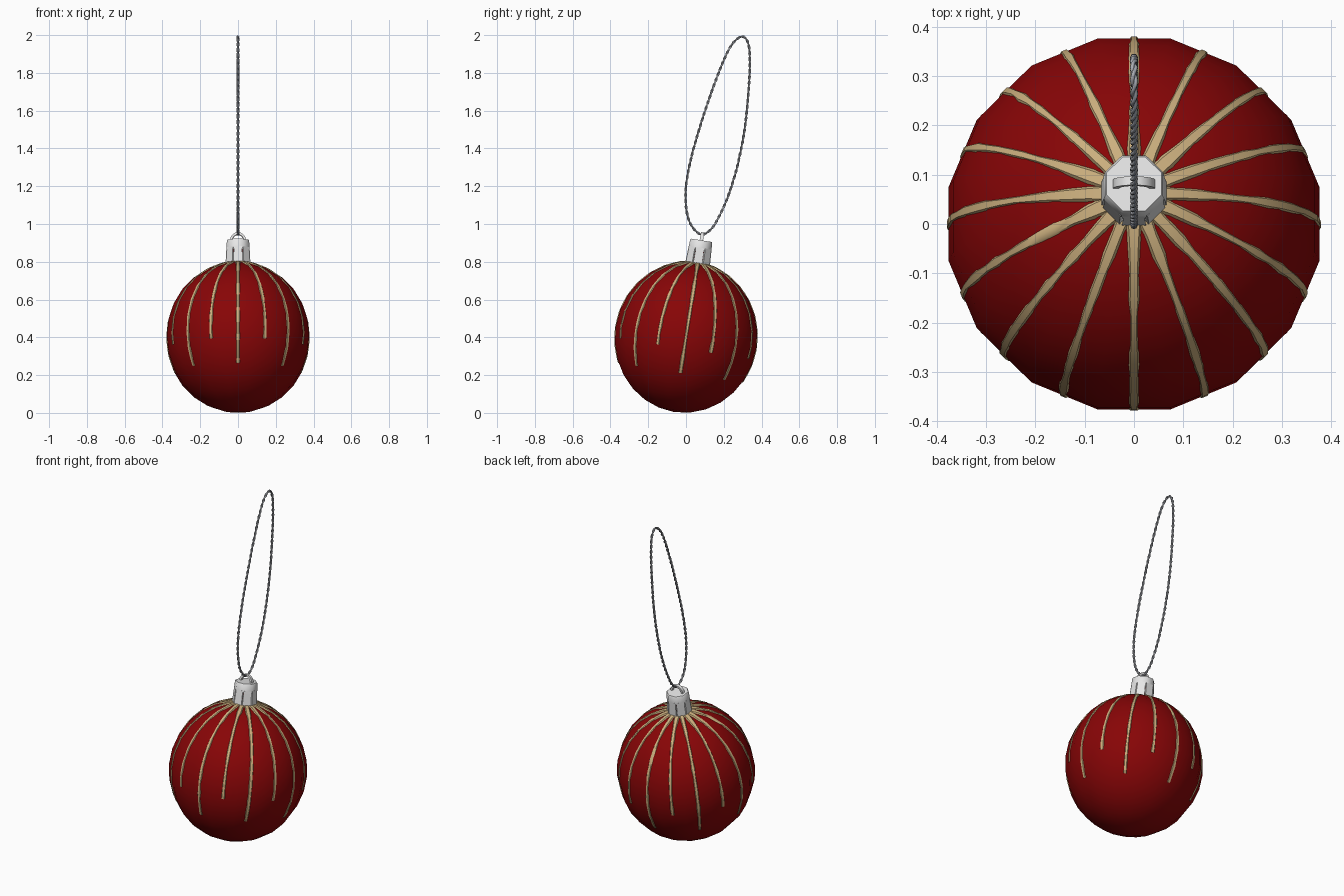
import bpy, bmesh, math, random
from mathutils import Matrix, Vector

if "Cube" in bpy.data.objects:
    bpy.data.objects.remove(bpy.data.objects["Cube"])

random.seed(4)
TAU = math.tau


def material(name, rgb):
    m = bpy.data.materials.new(name)
    m.diffuse_color = (*rgb, 1)
    m.use_nodes = True
    m.node_tree.nodes["Principled BSDF"].inputs["Base Color"].default_value = m.diffuse_color
    return m


RED = material("deep red", (0.245, 0.0015, 0.002))
GOLD = material("pale gold", (0.60, 0.43, 0.21))
SILVER = material("silver", (0.84, 0.84, 0.84))
GREY = material("cord grey", (0.40, 0.415, 0.45))

# ornament leans slightly backward about the ball centre
TILT = Matrix.Translation((0, 0, 0.4)) @ Matrix.Rotation(math.radians(-9), 4, 'X')


def make(name, verts, faces, mat, angle=None, xf=TILT):
    me = bpy.data.meshes.new(name)
    me.from_pydata([xf @ Vector(v) for v in verts], [], faces)
    bm = bmesh.new()
    bm.from_mesh(me)
    bmesh.ops.recalc_face_normals(bm, faces=bm.faces)
    bm.to_mesh(me)
    bm.free()
    me.materials.append(mat)
    ob = bpy.data.objects.new(name, me)
    bpy.context.scene.collection.objects.link(ob)
    if angle:
        bpy.ops.object.select_all(action='DESELECT')
        ob.select_set(True)
        bpy.context.view_layer.objects.active = ob
        bpy.ops.object.shade_smooth_by_angle(angle=math.radians(angle))
    return ob


def lathe(profile, n, offset):
    """Revolve (radius, z) points, closing both ends with flat faces."""
    verts, faces = [], []
    for r, z in profile:
        verts += [(r * math.cos(offset + TAU * i / n), r * math.sin(offset + TAU * i / n), z) for i in range(n)]
    for j in range(len(profile) - 1):
        for i in range(n):
            k = (i + 1) % n
            faces.append((j*n + i, j*n + k, (j+1)*n + k, (j+1)*n + i))
    faces.append(tuple(reversed(range(n))))
    faces.append(tuple(range((len(profile) - 1) * n, len(profile) * n)))
    return verts, faces


# ball: 16 sides, stripes run down the middle of each side
RINGS, R, H = 14, 0.384, 0.40


def ring(t):
    return R * math.sin(math.pi * t / RINGS), H * math.cos(math.pi * t / RINGS)


profile = [(0.004, H)] + [ring(i) for i in range(1, RINGS)] + [(0.004, -H)]
make("ball", *lathe(profile, 16, TAU / 32), RED, 60)

# glitter stripes: shallow ridged ribbons, alternating long and short, wider near the cap
verts, faces = [], []
for k in range(16):
    a = TAU * k / 16
    side = Vector((-math.sin(a), math.cos(a), 0))
    z_end = -0.19 if k % 2 == 0 else -0.06
    t_end = math.acos(z_end / H) * RINGS / math.pi
    ts = [0.62 + 0.5 * i for i in range(int((t_end - 0.62) / 0.5) + 1)] + [t_end]
    base = len(verts)
    for t in ts:
        lo = int(t)
        (r0, z0), (r1, z1) = ring(lo), ring(lo + 1)
        f = t - lo
        r = (r0 + (r1 - r0) * f) * math.cos(TAU / 32)
        z = z0 + (z1 - z0) * f
        nrm = Vector((r / R**2 * math.cos(a), r / R**2 * math.sin(a), z / H**2)).normalized()
        p = Vector((r * math.cos(a), r * math.sin(a), z))
        near = max(0, 1 - (t - 0.62) / 1.8)
        w = random.uniform(0.008, 0.013) + 0.008 * near
        lift = 0.004 + 0.004 * near
        verts += [p - side * w - nrm * 0.002, p - side * w * 0.6 + nrm * lift,
                  p + side * w * 0.6 + nrm * lift, p + side * w - nrm * 0.002]
    for j in range(len(ts) - 1):
        for i in range(4):
            n = (i + 1) % 4
            b = base + 4 * j
            faces.append((b + i, b + n, b + 4 + n, b + 4 + i))
    faces += [(base, base + 1, base + 2, base + 3)]
    e = base + 4 * (len(ts) - 1)
    faces += [(e + 3, e + 2, e + 1, e)]
make("gold_stripes", verts, faces, GOLD, 50)

# neck of the ball, seen through the slits of the cap
make("neck", *lathe([(0.054, 0.36), (0.054, 0.47)], 12, 0), RED, 40)

# cap crown: eight-sided
make("cap_crown", *lathe([(0.066, 0.475), (0.064, 0.514), (0.060, 0.52)], 8, TAU / 16), SILVER, 50)

# cap prongs: one plate per side with slits at the corners
verts, faces = [], []
for k in range(8):
    a = TAU * k / 8
    out, side = Vector((math.cos(a), math.sin(a), 0)), Vector((-math.sin(a), math.cos(a), 0))
    b = len(verts)
    for z, d, w in ((0.48, 0.061, 0.0250), (0.465, 0.062, 0.0220), (0.375, 0.067, 0.0245)):
        for dd, s in ((0, -1), (0, 1), (-0.008, 1), (-0.008, -1)):
            verts.append(out * (d + dd) + side * w * s + Vector((0, 0, z)))
    for j in range(2):
        for i in range(4):
            n = (i + 1) % 4
            faces.append((b + 4*j + i, b + 4*j + n, b + 4*j + 4 + n, b + 4*j + 4 + i))
    faces += [(b, b+1, b+2, b+3), (b+11, b+10, b+9, b+8)]
make("cap_prongs", verts, faces, SILVER)

# hanger arch on top of the cap
verts, faces = [], []
N = 10
for i in range(N + 1):
    a = math.pi * i / N
    for rr, y in ((0.043, -0.009), (0.043, 0.009), (0.031, 0.009), (0.031, -0.009)):
        verts.append((rr * math.cos(a), y, 0.515 + rr * 1.1 * math.sin(a)))
for j in range(N):
    for i in range(4):
        n = (i + 1) % 4
        faces.append((4*j + i, 4*j + n, 4*j + 4 + n, 4*j + 4 + i))
faces += [(0, 1, 2, 3), (4*N + 3, 4*N + 2, 4*N + 1, 4*N)]
make("hanger_arch", verts, faces, SILVER, 40)

# cord: closed loop path in the y-z plane
path = [(0.08, 0.945), (0.03, 0.99), (0.003, 1.07), (0.0, 1.20), (0.03, 1.36), (0.085, 1.55),
        (0.15, 1.74), (0.21, 1.89), (0.255, 1.965), (0.30, 1.992), (0.33, 1.955), (0.338, 1.86),
        (0.332, 1.72), (0.31, 1.50), (0.27, 1.30), (0.22, 1.14), (0.17, 1.03), (0.13, 0.97)]
pts = [Vector((0, y, z)) for y, z in path]
fine = []
for i in range(len(pts)):
    p0, p1, p2, p3 = (pts[(i + d) % len(pts)] for d in (-1, 0, 1, 2))
    for s in range(24):
        t = s / 24
        fine.append(0.5 * (2*p1 + (p2 - p0)*t + (2*p0 - 5*p1 + 4*p2 - p3)*t*t + (3*p1 - p0 - 3*p2 + p3)*t**3))
dist = [0]
for i in range(len(fine)):
    dist.append(dist[-1] + (fine[(i + 1) % len(fine)] - fine[i]).length)

# two twisted strands around the path
TURNS, PER, SIDES = 36, 8, 6
M = TURNS * PER
centre, j = [], 0
for i in range(M):
    d = dist[-1] * i / M
    while dist[j + 1] < d:
        j += 1
    centre.append(fine[j].lerp(fine[(j + 1) % len(fine)], (d - dist[j]) / (dist[j + 1] - dist[j])))
X = Vector((1, 0, 0))
for s in range(2):
    verts, faces = [], []
    for i in range(M):
        tan = (centre[(i + 1) % M] - centre[i - 1]).normalized()
        nrm = tan.cross(X)
        a = TAU * i / PER + math.pi * s
        c = centre[i] + (X * math.cos(a) + nrm * math.sin(a)) * 0.0036
        for q in range(SIDES):
            b = TAU * q / SIDES
            verts.append(c + (X * math.cos(b) + nrm * math.sin(b)) * 0.0044)
        for q in range(SIDES):
            n, k = (q + 1) % SIDES, (i + 1) % M
            faces.append((i*SIDES + q, i*SIDES + n, k*SIDES + n, k*SIDES + q))
    make(f"cord_strand_{s + 1}", verts, faces, GREY, 70, Matrix.Identity(4))
